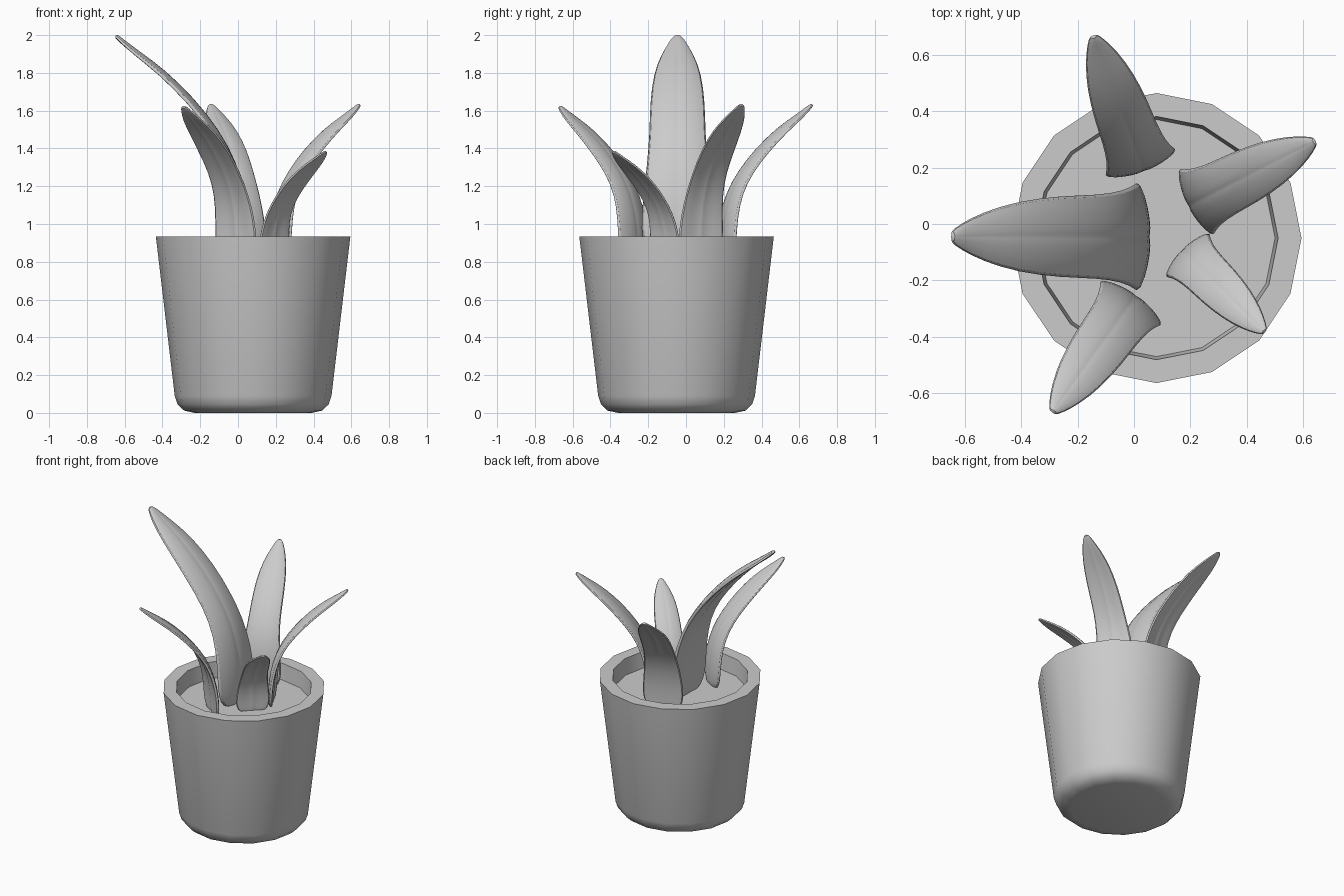
import bpy, bmesh, math
from mathutils import Vector

cube = bpy.data.objects.get("Cube")
if cube:
    bpy.data.objects.remove(cube, do_unlink=True)

# One plain grey for everything
grey = bpy.data.materials.new("plain grey")
grey.use_nodes = True
grey.diffuse_color = (0.6, 0.6, 0.6, 1)
grey.node_tree.nodes["Principled BSDF"].inputs["Base Color"].default_value = (0.6, 0.6, 0.6, 1)


def finish(bm, name, angle):
    """Turn a bmesh into a shaded object."""
    bmesh.ops.recalc_face_normals(bm, faces=bm.faces[:])
    mesh = bpy.data.meshes.new(name)
    bm.to_mesh(mesh)
    bm.free()
    mesh.materials.append(grey)
    obj = bpy.data.objects.new(name, mesh)
    bpy.context.collection.objects.link(obj)
    bpy.ops.object.select_all(action='DESELECT')
    obj.select_set(True)
    bpy.context.view_layer.objects.active = obj
    bpy.ops.object.shade_smooth_by_angle(angle=math.radians(angle))
    return obj


def loft(bm, rings):
    """Bridge equal closed rings of points and cap both ends."""
    loops = [[bm.verts.new(p) for p in ring] for ring in rings]
    n = len(loops[0])
    for a, b in zip(loops, loops[1:]):
        for i in range(n):
            j = (i + 1) % n
            bm.faces.new((a[i], a[j], b[j], b[i]))
    bm.faces.new(loops[0])
    bm.faces.new(loops[-1])


def lathe(name, profile, centre, sides=16):
    bm = bmesh.new()
    turns = [2 * math.pi * i / sides for i in range(sides)]
    loft(bm, [[(centre[0] + r * math.cos(a), centre[1] + r * math.sin(a), z)
               for a in turns] for r, z in profile])
    return finish(bm, name, 40)


# Pot with rounded foot, thick rim, and soil surface inside
POT = (0.08, -0.05)
lathe("pot", [(0.31, 0), (0.365, 0.012), (0.4, 0.045), (0.415, 0.09),
              (0.515, 0.935), (0.432, 0.935), (0.42, 0.81)], POT)
lathe("soil", [(0.415, 0.79), (0.421, 0.825)], POT)

# Leaf stations: reach, height, half width (all relative)
STATIONS = [(0, 0, 0.6), (0, 0.05, 0.9), (0, 0.13, 1.02), (0.02, 0.27, 0.96),
            (0.09, 0.43, 0.84), (0.22, 0.57, 0.77), (0.41, 0.71, 0.76),
            (0.64, 0.84, 0.66), (0.83, 0.92, 0.45), (0.95, 0.975, 0.23),
            (1.0, 1.0, 0.09)]
# Half cross-section: sideways, thickness, with a shallow central groove
ACROSS = [-1, -0.55, -0.12, 0, 0.12, 0.55, 1]
BASE_Z = 0.81


def leaf(name, base, tip, half_width, thick):
    start = Vector((base[0], base[1], BASE_Z))
    run = Vector((tip[0] - base[0], tip[1] - base[1], 0))
    out = run.normalized()
    side = Vector((-out.y, out.x, 0))
    path = [start + run * s + Vector((0, 0, (tip[2] - BASE_Z) * h)) for s, h, w in STATIONS]
    bm = bmesh.new()
    rings = []
    for i, (s, h, w) in enumerate(STATIONS):
        along = (path[min(i + 1, len(path) - 1)] - path[max(i - 1, 0)]).normalized()
        up = side.cross(along)
        if up.dot(out) > 0:
            up = -up
        width = w * half_width
        t = thick * (0.45 + 0.55 * min(w, 1))

        def point(u, surface):
            lift = -0.14 * width * u * u
            crease = 0.05 * width if u == 0 else 0
            return path[i] + side * (u * width) + up * (lift - crease + surface)

        top = [point(u, t * (0.5 - 0.2 * u * u)) for u in ACROSS]
        under = [point(u, -t * (0.5 - 0.2 * u * u)) for u in reversed(ACROSS)]
        rings.append(top + under)
    loft(bm, rings)
    obj = finish(bm, name, 60)
    smooth = obj.modifiers.new("smooth", 'SUBSURF')
    smooth.levels = smooth.render_levels = 1


leaf("large_leaf", (0.04, -0.045), (-0.65, -0.045, 2.0), 0.195, 0.045)
leaf("back_leaf", (0.03, 0.2), (-0.145, 0.67, 1.635), 0.135, 0.034)
leaf("left_leaf", (0.205, 0.07), (0.645, 0.295, 1.635), 0.133, 0.034)
leaf("front_left_leaf", (0.18, -0.1), (0.465, -0.385, 1.385), 0.11, 0.03)
leaf("front_right_leaf", (0.0, -0.265), (-0.29, -0.67, 1.625), 0.135, 0.034)
